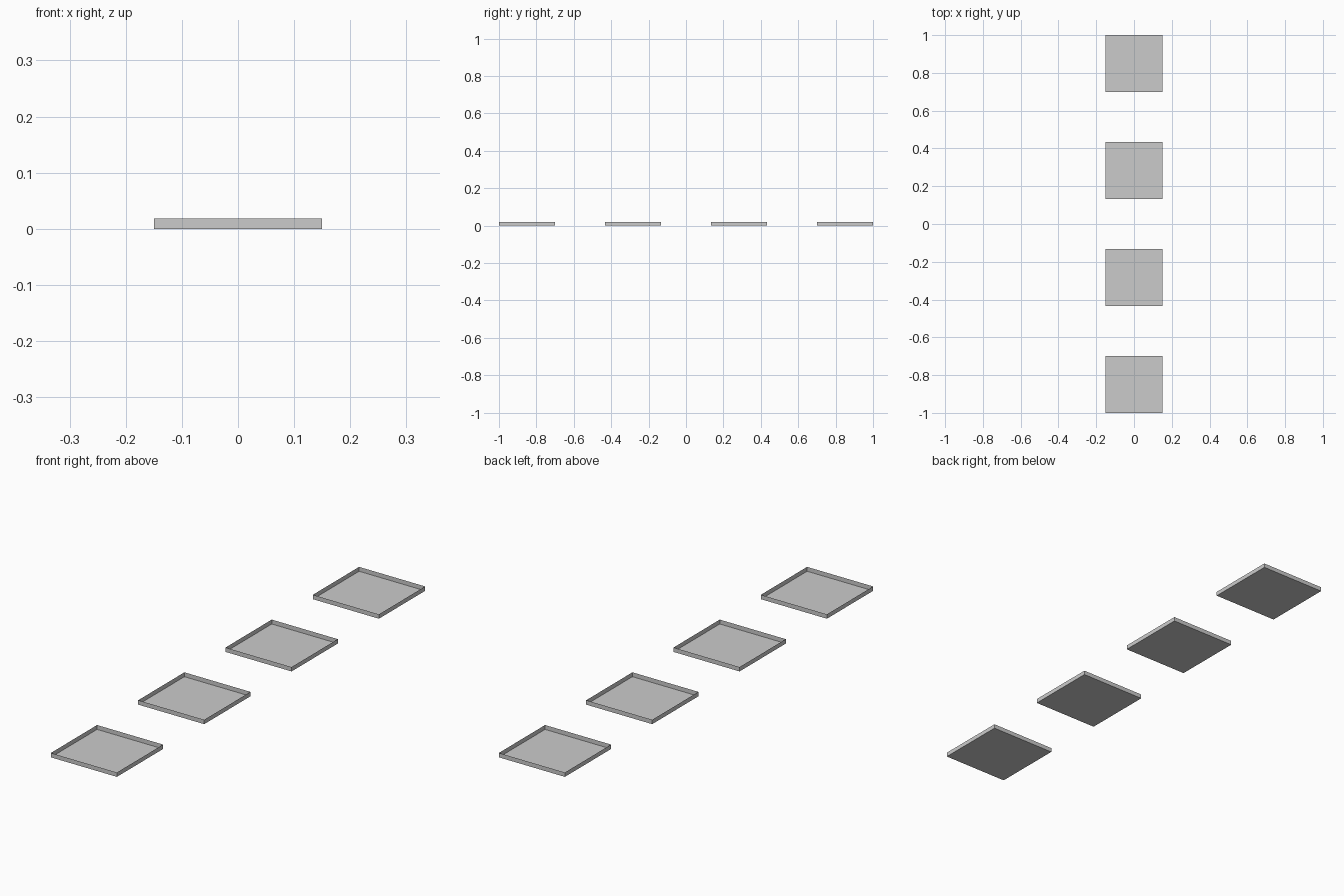
import bpy
import bmesh

if "Cube" in bpy.data.objects:
    bpy.data.objects.remove(bpy.data.objects["Cube"])

SIDE = 0.30
HEIGHT = 0.018
COUNT = 4


def make_tray(name, y):
    # Shallow thin-walled square tray, open on top
    bm = bmesh.new()
    bmesh.ops.create_cube(bm, size=1)
    for v in bm.verts:
        v.co.x *= SIDE
        v.co.y *= SIDE
        v.co.z = (v.co.z + 0.5) * HEIGHT
    top = [f for f in bm.faces if f.normal.z > 0.9]
    bmesh.ops.delete(bm, geom=top, context='FACES_ONLY')
    mesh = bpy.data.meshes.new(name)
    bm.to_mesh(mesh)
    bm.free()
    obj = bpy.data.objects.new(name, mesh)
    obj.location.y = y
    bpy.context.collection.objects.link(obj)


# Row of trays evenly spaced along the depth
first = -1 + SIDE / 2
step = -2 * first / (COUNT - 1)
for i in range(COUNT):
    make_tray(f"tray_{i + 1}", first + i * step)
